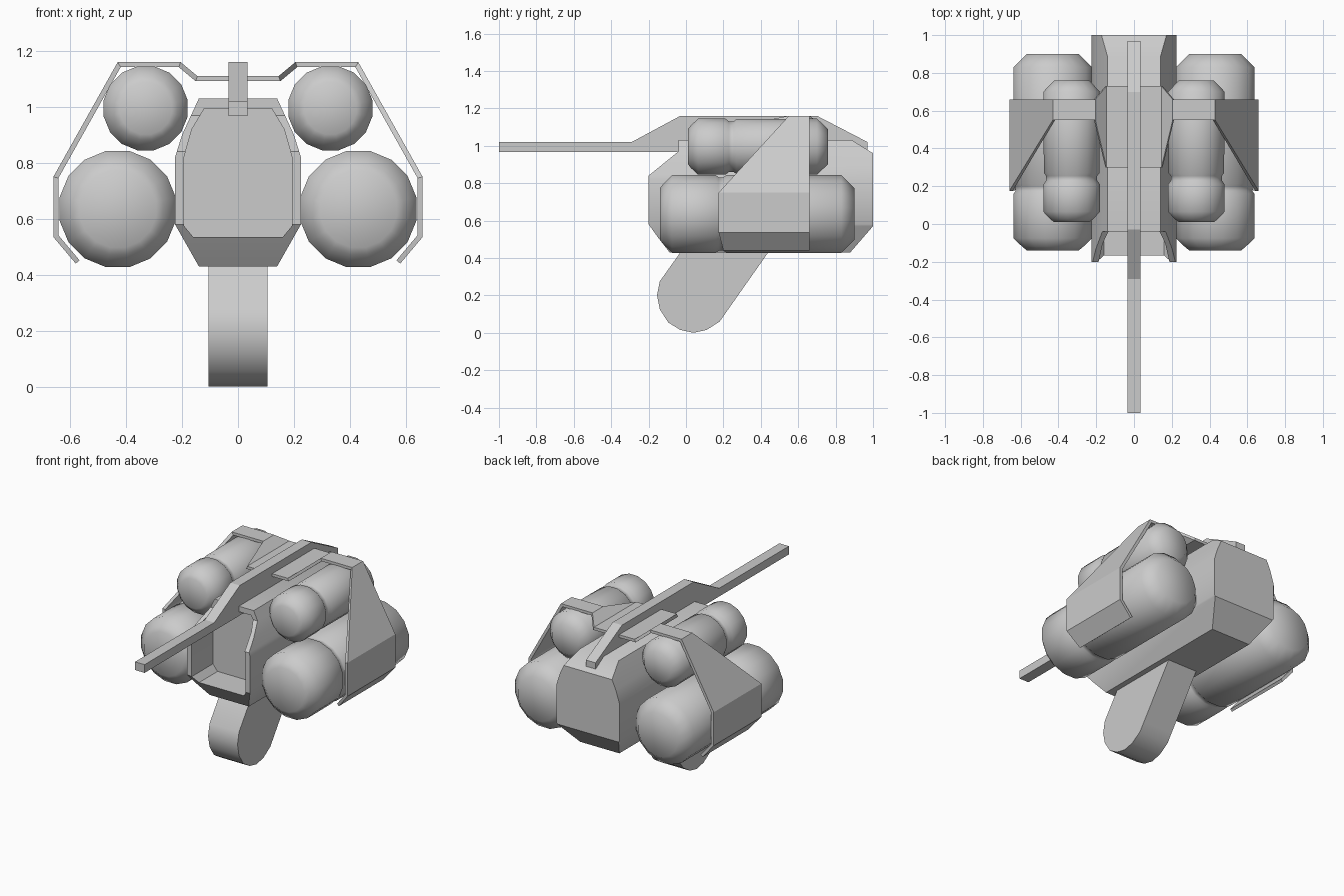
import bpy, bmesh, math
from mathutils import Vector

if "Cube" in bpy.data.objects:
    bpy.data.objects.remove(bpy.data.objects["Cube"])


def make(name, bm, angle=40):
    bmesh.ops.recalc_face_normals(bm, faces=bm.faces)
    me = bpy.data.meshes.new(name)
    bm.to_mesh(me)
    bm.free()
    ob = bpy.data.objects.new(name, me)
    bpy.context.collection.objects.link(ob)
    smooth(ob, angle)
    return ob


def activate(ob):
    bpy.ops.object.select_all(action='DESELECT')
    ob.select_set(True)
    bpy.context.view_layer.objects.active = ob


def smooth(ob, angle):
    activate(ob)
    bpy.ops.object.shade_smooth_by_angle(angle=math.radians(angle))


def prism(name, pts, a, b, axis, angle=40):
    """Extrude a profile: (y, z) points along 'x' or (x, z) points along 'y'."""
    bm = bmesh.new()
    place = (lambda p, t: (t, p[0], p[1])) if axis == 'x' else (lambda p, t: (p[0], t, p[1]))
    f = bm.faces.new([bm.verts.new(place(p, a)) for p in pts])
    ext = bmesh.ops.extrude_face_region(bm, geom=[f])
    step = Vector(place((0, 0), b - a))
    bmesh.ops.translate(bm, vec=step, verts=[v for v in ext['geom'] if isinstance(v, bmesh.types.BMVert)])
    return make(name, bm, angle)


def boolean(ob, cutter, op):
    m = ob.modifiers.new(op, 'BOOLEAN')
    m.operation, m.object, m.solver = op, cutter, 'EXACT'
    activate(ob)
    bpy.ops.object.modifier_apply(modifier=m.name)
    bpy.data.objects.remove(cutter)


def mirrored(half):
    return half + [(-x, z) for x, z in reversed(half)]


def tank(name, cx, cz, profile, n=16):
    """Closed lathe around the y direction from (y, radius) pairs."""
    bm = bmesh.new()
    rings = [[bm.verts.new((cx + r * math.cos(t), y, cz + r * math.sin(t)))
              for t in [(i + .5) * math.tau / n for i in range(n)]] for y, r in profile]
    for a, b in zip(rings, rings[1:]):
        for i in range(n):
            j = (i + 1) % n
            bm.faces.new((a[i], a[j], b[j], b[i]))
    bm.faces.new(rings[0])
    bm.faces.new(rings[-1])
    return make(name, bm, 60)


# Hull: cross-section prism trimmed by the side outline, then hollowed at the front
hull = prism("hull", mirrored([(.14, 1.03), (.2, .9), (.225, .82), (.225, .58), (.14, .43)]), -.5, 1.2, 'y')
side = [(-.04, 1.03), (-.04, .97), (-.2, .84), (-.2, .58), (-.15, .51), (-.08, .42), (.87, .42),
        (1, .57), (1, .96), (.87, 1.04), (-.04, 1.04)]
boolean(hull, prism("outline_cutter", side[1:], -.5, .5, 'x'), 'INTERSECT')
mouth = mirrored([(.12, .995), (.165, .92), (.193, .82), (.193, .575), (.16, .535)])
boolean(hull, prism("mouth_cutter", mouth, -.5, .02, 'y'), 'DIFFERENCE')
smooth(hull, 35)

# Side tanks, each with a collar groove
for s, label in ((-1, "left"), (1, "right")):
    tank(label + "_large_tank", s * .43, .635,
         [(-.14, .14), (-.12, .165), (-.075, .212), (.16, .212), (.175, .2), (.2, .2),
          (.215, .212), (.83, .212), (.9, .14)])
    tank(label + "_small_tank", s * .33, .995,
         [(.01, .095), (.025, .115), (.065, .153), (.21, .153), (.23, .138), (.255, .138),
          (.27, .15), (.7, .153), (.76, .095)])

# Slanted lower leg with a rounded foot
leg = [(.09, .6), (-.03, .43), (-.14, .275), (-.155, .2), (-.14, .125), (-.095, .055), (-.03, .015),
       (.04, 0), (.11, .015), (.18, .06), (.215, .11), (.44, .43), (.56, .6)]
prism("lower_leg", leg, -.105, .105, 'x')

# Long gun barrel continuing as a spine over the hull
spine = [(-1, .967), (-1, 1.02), (-.29, 1.02), (-.03, 1.16), (.7, 1.16), (.97, 1.02), (.97, .98), (.9, .967)]
prism("barrel_spine", spine, -.034, .034, 'x', 20)

# Bent armour band over the tanks: x, z, front y, back y
band = [(.145, 1.11, .3, .73), (.205, 1.16, .55, .66), (.43, 1.16, .55, .66),
        (.66, .75, .175, .66), (.66, .535, .175, .66), (.58, .44, .2, .66)]
band = [(-x, z, a, b) for x, z, a, b in reversed(band)] + band
bm = bmesh.new()
rows = []
for i, (x, z, a, b) in enumerate(band):
    # inner offset along the bisecting normal of the bend
    p = Vector((x, z))
    before = Vector(band[max(i - 1, 0)][:2])
    after = Vector(band[min(i + 1, len(band) - 1)][:2])
    d1 = (p - before).normalized() if i else (after - p).normalized()
    d2 = (after - p).normalized() if i < len(band) - 1 else d1
    n1 = Vector((d1.y, -d1.x))
    n2 = Vector((d2.y, -d2.x))
    q = p + (n1 + n2) * .018 / (1 + n1.dot(n2))
    rows.append([bm.verts.new(c) for c in ((p.x, a, p.y), (p.x, b, p.y), (q.x, b, q.y), (q.x, a, q.y))])
for r, t in zip(rows, rows[1:]):
    for k in range(4):
        m = (k + 1) % 4
        bm.faces.new((r[k], r[m], t[m], t[k]))
bm.faces.new(rows[0])
bm.faces.new(rows[-1])
make("armour_band", bm, 25)
